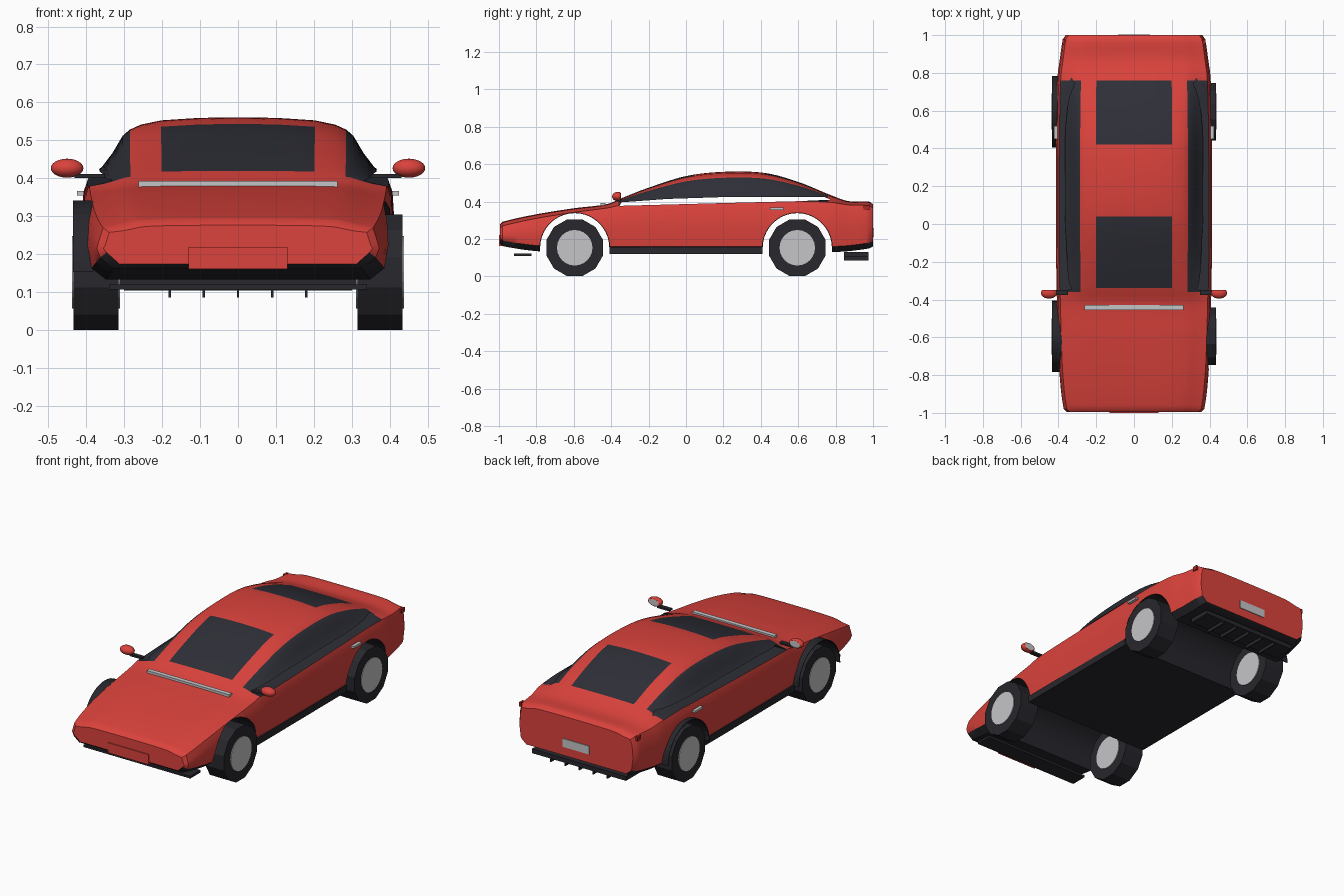
import bpy, bmesh, math
from mathutils import Matrix, Vector

if "Cube" in bpy.data.objects:
    bpy.data.objects.remove(bpy.data.objects["Cube"], do_unlink=True)


def material(name, r, g, b):
    m = bpy.data.materials.new(name)
    m.use_nodes = True
    m.diffuse_color = (r, g, b, 1)
    m.node_tree.nodes["Principled BSDF"].inputs["Base Color"].default_value = (r, g, b, 1)
    return m


RED = material("red paint", 0.71, 0.055, 0.045)
GLASS = material("dark glass", 0.028, 0.029, 0.039)
BLACK = material("black trim", 0.02, 0.02, 0.026)
GREY = material("light grey metal", 0.56, 0.56, 0.58)
LAMP = material("dark red lamp", 0.4, 0.02, 0.02)
BODY_MATS = [RED, GLASS, BLACK]


def finish(name, bm, mats, smooth=None):
    bmesh.ops.recalc_face_normals(bm, faces=bm.faces)
    mesh = bpy.data.meshes.new(name)
    bm.to_mesh(mesh)
    bm.free()
    for m in mats:
        mesh.materials.append(m)
    ob = bpy.data.objects.new(name, mesh)
    bpy.context.collection.objects.link(ob)
    if smooth:
        soften(ob, smooth)
    return ob


def select(ob):
    bpy.ops.object.select_all(action="DESELECT")
    ob.select_set(True)
    bpy.context.view_layer.objects.active = ob


def soften(ob, degrees):
    select(ob)
    bpy.ops.object.shade_smooth_by_angle(angle=math.radians(degrees))


def box(name, mat, xs, ys, zs):
    bm = bmesh.new()
    lo, hi = Vector((xs[0], ys[0], zs[0])), Vector((xs[1], ys[1], zs[1]))
    size = hi - lo
    size = Vector([abs(c) for c in size])
    bmesh.ops.create_cube(bm, size=1, matrix=Matrix.Translation((lo + hi) / 2) @ Matrix.Diagonal(size).to_4x4())
    return finish(name, bm, [mat])


def prism(name, outline, x0, x1, mats, index=0):
    """Extrude a (y, z) outline along x."""
    bm = bmesh.new()
    base = bm.faces.new([bm.verts.new((x0, y, z)) for y, z in outline])
    new = bmesh.ops.extrude_face_region(bm, geom=[base])["geom"]
    bmesh.ops.translate(bm, vec=(x1 - x0, 0, 0), verts=[v for v in new if isinstance(v, bmesh.types.BMVert)])
    for f in bm.faces:
        f.material_index = index
    return finish(name, bm, mats)


def circle(y, z, r, n, turn=0.0):
    return [(y + r * math.cos(2 * math.pi * (i + turn) / n),
             z + r * math.sin(2 * math.pi * (i + turn) / n)) for i in range(n)]


# Body stations: y, half width, underside, shoulder height, top height
STATIONS = [
    (-0.995, 0.355, 0.175, 0.258, 0.277), (-0.98, 0.372, 0.162, 0.270, 0.292),
    (-0.8, 0.394, 0.135, 0.310, 0.332), (-0.6, 0.403, 0.13, 0.342, 0.364),
    (-0.42, 0.408, 0.13, 0.366, 0.387), (-0.34, 0.41, 0.13, 0.382, 0.420),
    (-0.2, 0.412, 0.13, 0.388, 0.474), (0.0, 0.413, 0.13, 0.394, 0.536),
    (0.2, 0.413, 0.13, 0.398, 0.559), (0.42, 0.413, 0.13, 0.400, 0.553),
    (0.6, 0.411, 0.13, 0.402, 0.505), (0.78, 0.405, 0.13, 0.395, 0.432),
    (0.87, 0.393, 0.135, 0.382, 0.402), (0.98, 0.376, 0.15, 0.378, 0.400),
    (1.0, 0.362, 0.16, 0.365, 0.386)]


def station(y):
    """Smooth interpolation between neighbouring stations."""
    last = len(STATIONS) - 1
    i = max(k for k in range(last) if STATIONS[k][0] <= y + 1e-6)
    a, b = STATIONS[i], STATIONS[i + 1]
    p, q = STATIONS[max(i - 1, 0)], STATIONS[min(i + 2, last)]
    d = b[0] - a[0]
    t = (y - a[0]) / d
    out = []
    for k in range(1, 5):
        m0 = (b[k] - p[k]) / (b[0] - p[0]) * d
        m1 = (q[k] - a[k]) / (q[0] - a[0]) * d
        out.append((2 * t**3 - 3 * t**2 + 1) * a[k] + (t**3 - 2 * t**2 + t) * m0
                   + (3 * t**2 - 2 * t**3) * b[k] + (t**3 - t**2) * m1)
    return out


# Upper section as fractions of half width and cabin height
CABIN = [(0.955, 0), (0.865, 0.2), (0.80, 0.42), (0.735, 0.7), (0.69, 0.8),
         (0.62, 0.88), (0.49, 0.95), (0.25, 0.99), (0, 1)]


def section(y):
    w, low, belt, top = station(y)
    half = [(0, low), (0.88 * w, low), (0.975 * w, low + 0.03), (w, (low + belt) / 2), (0.985 * w, belt - 0.035)]
    half += [(fx * w, belt + fz * (top - belt)) for fx, fz in CABIN]
    return half + [(-x, z) for x, z in half[-2:0:-1]]


# Lofted body with glass and underside chosen by section column
bm = bmesh.new()
ys = [-0.995] + [i / 50 for i in range(-49, 50)] + [1.0]
rings = [[bm.verts.new((x, y, z)) for x, z in section(y)] for y in ys]
n = len(rings[0])
for a, b, y0, y1 in zip(rings, rings[1:], ys, ys[1:]):
    mid = (y0 + y1) / 2
    for k in range(n):
        f = bm.faces.new((a[k], a[(k + 1) % n], b[(k + 1) % n], b[k]))
        col = min(k, n - 1 - k)
        screen = col >= 11 and (-0.34 < mid < 0.04 or 0.42 < mid < 0.76)
        side = 5 <= col <= 8 and -0.36 < mid < 0.76
        f.material_index = 2 if col < 2 else 1 if screen or side else 0
bm.faces.new(rings[0])
bm.faces.new(rings[-1])
body = finish("body", bm, BODY_MATS)

# Wheel tunnels and the open slot below the side glass
AXLES = {"front": -0.595, "rear": 0.595}
WHEEL_Z = 0.153
SLOT = [(-0.355, 0.377), (0.2, 0.392), (0.6, 0.402), (0.775, 0.41),
        (0.74, 0.424), (0.2, 0.424), (-0.1, 0.414), (-0.345, 0.396)]
cutters = [prism("arch_cutter", circle(y, WHEEL_Z, 0.187, 40), -0.6, 0.6, BODY_MATS, 2) for y in AXLES.values()]
cutters.append(prism("slot_cutter", SLOT, -0.6, 0.6, BODY_MATS, 1))
for c in cutters:
    c.hide_render = True
    mod = body.modifiers.new("cut", "BOOLEAN")
    mod.operation, mod.solver, mod.object = "DIFFERENCE", "EXACT", c
    select(body)
    bpy.ops.object.modifier_apply(modifier=mod.name)
    bpy.data.objects.remove(c, do_unlink=True)
soften(body, 35)

# Wheels: twelve-sided tyres with round light rims, and arch liners
for end, y in AXLES.items():
    for s, side in ((1, "left"), (-1, "right")):
        prism(f"{end}_{side}_tyre", circle(y, WHEEL_Z, 0.157, 12, 0.5), s * 0.315, s * 0.433, [BLACK])
        prism(f"{end}_{side}_rim", circle(y, WHEEL_Z, 0.095, 24), s * 0.311, s * 0.437, [GREY])
    arc = [(y + r * math.cos(math.pi * i / 20), WHEEL_Z + r * math.sin(math.pi * i / 20))
           for r, steps in ((0.189, range(21)), (0.185, range(20, -1, -1))) for i in steps]
    prism(f"{end}_arch_liner", arc, -0.435, -0.38, [BLACK])

# Sills, front lip and rear diffuser
box("sill", BLACK, (-0.407, 0.407), (-0.41, 0.41), (0.12, 0.158))
box("front_lip", BLACK, (-0.34, 0.34), (-0.92, -0.825), (0.108, 0.121))
box("diffuser", BLACK, (-0.3, 0.3), (0.845, 0.975), (0.105, 0.13))
for i in range(-2, 3):
    box("diffuser_fin", BLACK, (i * 0.09 - 0.003, i * 0.09 + 0.003), (0.845, 0.975), (0.086, 0.106))

# Plates and the wiper strip
box("front_plate", RED, (-0.13, 0.13), (-1.0, -0.97), (0.162, 0.22))
box("rear_plate", GREY, (-0.085, 0.085), (0.995, 1.004), (0.21, 0.258))
box("wiper_strip", GREY, (-0.262, 0.262), (-0.456, -0.43), (0.375, 0.393))

for s, side in ((1, "left"), (-1, "right")):
    # Door mirror with a grey reflecting back
    bm = bmesh.new()
    bmesh.ops.create_uvsphere(bm, u_segments=24, v_segments=12, radius=1)
    for v in bm.verts:
        v.co.y = min(v.co.y, 0.55)
    for f in bm.faces:
        f.material_index = int(f.calc_center_median().y > 0.54)
    bmesh.ops.transform(bm, verts=bm.verts, matrix=Matrix.Translation((s * 0.45, -0.365, 0.427))
                        @ Matrix.Diagonal((0.043, 0.03, 0.025, 1)))
    finish(f"{side}_mirror", bm, [RED, GREY], 35)
    box(f"{side}_mirror_stalk", BLACK, (s * 0.35, s * 0.43), (-0.375, -0.35), (0.401, 0.412))
    box(f"{side}_door_handle", GREY, (s * 0.395, s * 0.424), (0.45, 0.52), (0.355, 0.367))
    box(f"{side}_rear_marker", LAMP, (s * 0.365, s * 0.378), (0.95, 0.98), (0.355, 0.38))
